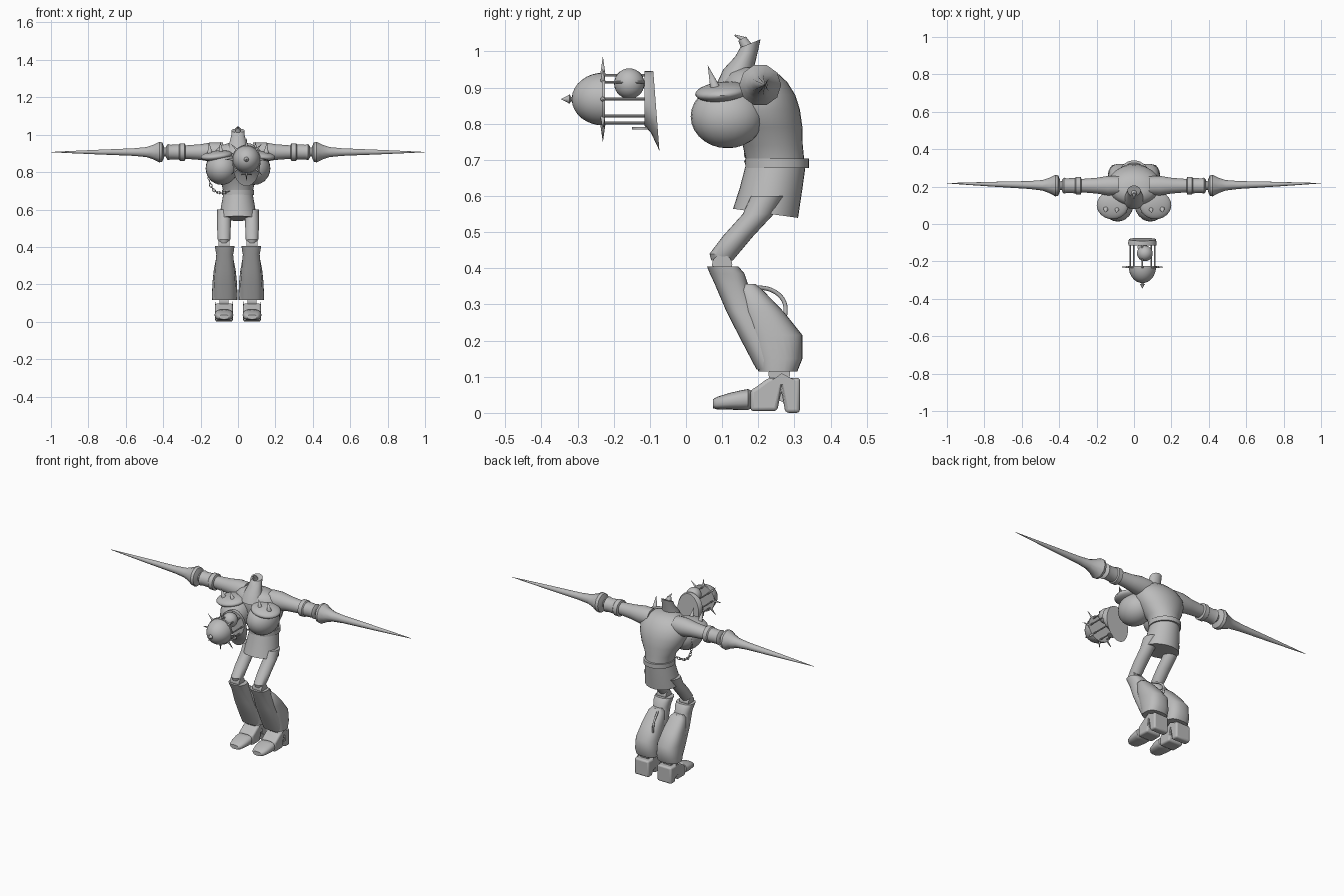
import bpy, bmesh, math
from mathutils import Vector, Matrix

cube = bpy.data.objects.get("Cube")
if cube:
    bpy.data.objects.remove(cube, do_unlink=True)

grey = bpy.data.materials.new("plain_grey")
grey.use_nodes = True
grey.diffuse_color = (0.5, 0.5, 0.5, 1)
grey.node_tree.nodes["Principled BSDF"].inputs["Base Color"].default_value = (0.5, 0.5, 0.5, 1)


def finish(name, bm, angle=40):
    bmesh.ops.recalc_face_normals(bm, faces=bm.faces[:])
    mesh = bpy.data.meshes.new(name)
    bm.to_mesh(mesh)
    bm.free()
    obj = bpy.data.objects.new(name, mesh)
    bpy.context.collection.objects.link(obj)
    mesh.materials.append(grey)
    bpy.ops.object.select_all(action='DESELECT')
    obj.select_set(True)
    bpy.context.view_layer.objects.active = obj
    bpy.ops.object.shade_smooth_by_angle(angle=math.radians(angle))
    return obj


def loft(name, axis, rings, n=24, power=1.0):
    """Rings are (centre, half width, half depth, tilt) square to the axis."""
    bm = bmesh.new()
    k = "xyz".index(axis)
    i, j = [a for a in range(3) if a != k]
    loops = []
    for centre, a, b, *tilt in rings:
        loop = []
        for s in range(n):
            t = math.tau * s / n
            c, d = math.cos(t), math.sin(t)
            co = Vector(centre)
            co[i] += a * math.copysign(abs(c) ** power, c)
            dj = b * math.copysign(abs(d) ** power, d)
            co[j] += dj
            co[k] += (tilt[0] if tilt else 0) * dj
            loop.append(bm.verts.new(co))
        loops.append(loop)
    for lo, hi in zip(loops, loops[1:]):
        for s in range(n):
            t = (s + 1) % n
            bm.faces.new((lo[s], lo[t], hi[t], hi[s]))
    bm.faces.new(loops[0])
    bm.faces.new(loops[-1])
    return finish(name, bm)


def cone(name, p, q, r1, r2=0.0, n=10):
    bm = bmesh.new()
    p, q = Vector(p), Vector(q)
    d = q - p
    m = Matrix.Translation((p + q) / 2) @ d.to_track_quat('Z', 'Y').to_matrix().to_4x4()
    bmesh.ops.create_cone(bm, cap_ends=True, segments=n, radius1=r1, radius2=r2,
                          depth=d.length, matrix=m)
    return finish(name, bm)


def ball(name, centre, radii, rot=(0, 0, 0)):
    bm = bmesh.new()
    bmesh.ops.create_uvsphere(bm, u_segments=24, v_segments=14, radius=1)
    bmesh.ops.scale(bm, vec=radii, verts=bm.verts)
    for angle, axis in zip(rot, "XYZ"):
        bmesh.ops.rotate(bm, matrix=Matrix.Rotation(angle, 3, axis), verts=bm.verts)
    bmesh.ops.translate(bm, vec=centre, verts=bm.verts)
    return finish(name, bm)


def extrude(name, profile, x, half):
    bm = bmesh.new()
    face = bm.faces.new([bm.verts.new((x - half, y, z)) for y, z in profile])
    out = bmesh.ops.extrude_face_region(bm, geom=[face])["geom"]
    bmesh.ops.translate(bm, vec=(2 * half, 0, 0),
                        verts=[v for v in out if isinstance(v, bmesh.types.BMVert)])
    obj = finish(name, bm)
    bev = obj.modifiers.new("soft_edges", 'BEVEL')
    bev.width, bev.segments = 0.012, 3
    return obj


def hose(name, points, radius):
    curve = bpy.data.curves.new(name, 'CURVE')
    curve.dimensions = '3D'
    curve.bevel_depth, curve.bevel_resolution = radius, 2
    spline = curve.splines.new('NURBS')
    spline.points.add(len(points) - 1)
    for pt, co in zip(spline.points, points):
        pt.co = (*co, 1)
    spline.use_endpoint_u = True
    curve.materials.append(grey)
    bpy.context.collection.objects.link(bpy.data.objects.new(name, curve))


# Torso, belt and skirt
loft("torso", 'z', [((0, y, z), a, b) for z, y, a, b in [
    (.69, .248, .078, .08), (.74, .24, .088, .083), (.79, .222, .12, .1), (.84, .207, .142, .108),
    (.88, .2, .145, .102), (.915, .19, .13, .09), (.94, .185, .1, .068), (.955, .18, .05, .035)]], 32)
loft("belt", 'z', [((0, .252, z), .086, .088) for z in (.678, .704)], 32)
loft("skirt", 'z', [((0, .248, .685), .078, .083), ((0, .235, .62), .09, .087),
                    ((0, .22, .552), .1, .09, -.14)], 32)

# Neck stump with peg and bent tip
loft("neck", 'z', [((0, .13, .9), .062, .05), ((0, .145, .95), .048, .042),
                   ((0, .168, .995), .036, .032, .3), ((0, .178, 1.022), .035, .028, .4)])
cone("neck_peg", (0, .175, 1.0), (0, .155, 1.035), .018, .012, 12)
cone("neck_tip", (0, .165, 1.03), (0, .135, 1.045), .009, .002)

for s, side in ((1, "left"), (-1, "right")):
    # Chest lobe, shoulder flap and spikes
    ball(side + "_chest_lobe", (s * .087, .115, .82), (.086, .102, .088))
    ball(side + "_shoulder_flap", (s * .115, .1, .888), (.085, .075, .026), (.1, s * .12, 0))
    for x in (.09, .15):
        cone(side + "_shoulder_spike", (s * x, .082, .895), (s * (x + .005), .06, .962), .015)

    # Arm with cuff and needle lance
    arm = lambda rings: [((s * x, .205, .907), r, r) for x, r in rings]
    loft(side + "_sleeve", 'x', arm([(.08, .05), (.14, .052), (.2, .042), (.29, .035)]))
    loft(side + "_cuff", 'x', arm([(.28, .034), (.285, .047), (.31, .047), (.315, .041),
                                   (.36, .039), (.375, .043), (.385, .03)]))
    loft(side + "_wrist", 'x', arm([(.37, .025), (.42, .022)]), 16)
    lance = [((s * x, .205 + .013 * (x - .4) / .6, .907), r, r) for x, r in [
        (.395, .03), (.405, .054), (.42, .058), (.45, .042), (.49, .028), (.56, .021),
        (.75, .013), (.92, .005), (1, .0008)]]
    loft(side + "_lance", 'x', lance, 10)

    # Thigh and knee joint
    cx = s * .075
    loft(side + "_thigh", 'z', [((cx, y, z), a, b) for z, y, a, b in [
        (.6, .225, .036, .045), (.55, .2, .037, .043), (.49, .145, .036, .042),
        (.44, .105, .034, .04), (.422, .1, .025, .03)]])
    cone(side + "_knee", (cx - .03, .1, .41), (cx + .03, .1, .41), .028, .028, 20)

    # Flared shin guard with calf shell behind it; (height, front, back, half width)
    for part, rows in (
            ("shin_guard", [(.405, .058, .145, .052), (.385, .066, .162, .05), (.36, .078, .17, .045),
                            (.28, .112, .2, .052), (.2, .153, .25, .058), (.12, .195, .29, .06)]),
            ("calf", [(.357, .15, .192, .03), (.34, .145, .212, .046), (.28, .15, .27, .058),
                      (.215, .165, .322, .065), (.15, .19, .322, .068), (.115, .2, .308, .067)])):
        loft(side + "_" + part, 'z', [((s * .071, (f + b) / 2, z), w, (b - f) / 2)
                                      for z, f, b, w in rows], 28, .8)

    # Ankle and boot
    cone(side + "_ankle", (cx - .025, .258, .108), (cx + .025, .258, .108), .03, .03, 20)
    extrude(side + "_boot", [(.178, .005), (.252, .005), (.264, .06), (.275, 0), (.315, 0),
                             (.316, .097), (.228, .097), (.196, .073), (.178, .062)], cx, .047)
    loft(side + "_boot_toe", 'y', [((cx, y, z), w, h) for y, z, w, h in [
        (.074, .025, .025, .012), (.085, .027, .038, .017), (.12, .032, .047, .023),
        (.15, .035, .05, .027), (.172, .037, .049, .029), (.182, .037, .035, .024)]], 24, .75)

# Hose on the inside of the left calf
hose("calf_hose", [(.06, .18, .345), (.035, .22, .35), (.025, .27, .33),
                   (.022, .285, .28), (.04, .255, .21)], .006)

# Hanging chain from the right chest to the belt
a, b, c, d = map(Vector, [(-.15, .17, .85), (-.17, .17, .72), (-.13, .165, .67), (-.055, .175, .695)])
LINKS = 13
for k in range(LINKS):
    t = k / (LINKS - 1)
    u = 1 - t
    pos = a * u**3 + b * 3 * u * u * t + c * 3 * u * t * t + d * t**3
    tan = (b - a) * u * u + (c - b) * 2 * u * t + (d - c) * t * t
    rot = tan.to_track_quat('X', 'Z') @ Matrix.Rotation(math.pi / 2 * (k % 2), 3, 'X').to_quaternion()
    bpy.ops.mesh.primitive_torus_add(location=pos, rotation=rot.to_euler(), major_radius=.01,
                                     minor_radius=.0025, major_segments=12, minor_segments=6)
    link = bpy.context.object
    link.name = "chain_link"
    link.scale = (1.1, .7, 1)
    link.data.materials.append(grey)
    bpy.ops.object.shade_smooth()

# Floating lantern head: dome, rim, finial, bars and radial spikes
LX, LZ = .045, .868
dome = [((LX, -.228 - .088 * math.sin(t), LZ), .073 * math.cos(t), .073 * math.cos(t))
        for t in [math.radians(g) for g in range(0, 89, 11)]]
loft("lantern_dome", 'y', dome, 32)
cone("lantern_rim", (LX, -.233, LZ), (LX, -.224, LZ), .077, .077, 32)
loft("lantern_finial", 'y', [((LX, y, LZ), r, r) for y, r in [
    (-.31, .006), (-.318, .006), (-.322, .013), (-.33, .008), (-.346, .0005)]], 12)
for k in range(8):
    g = math.tau * k / 8
    ray = Vector((math.cos(g), 0, math.sin(g)))
    hub = Vector((LX, -.23, LZ))
    cone("lantern_spike", hub + ray * .07, hub + ray * .119, .007)
    base = hub + ray * .066
    cone("lantern_bar", base, base + Vector((0, .122, 0)), .004, .004, 8)

# Face plate behind the bars, inner globe and small jaw disc
loft("face_plate", 'y', [((LX, -.115, .87), .075, .075), ((LX, -.1, .86), .076, .086, -.04),
                         ((LX, -.082, .835), .072, .11, -.077)], 32)
ball("lantern_globe", (.058, -.157, .911), (.042, .042, .042))
cone("globe_stem", (.058, -.157, .911), (.058, -.11, .911), .008, .008)
cone("jaw_disc", (LX, -.124, .784), (LX, -.124, .791), .026, .026, 20)
